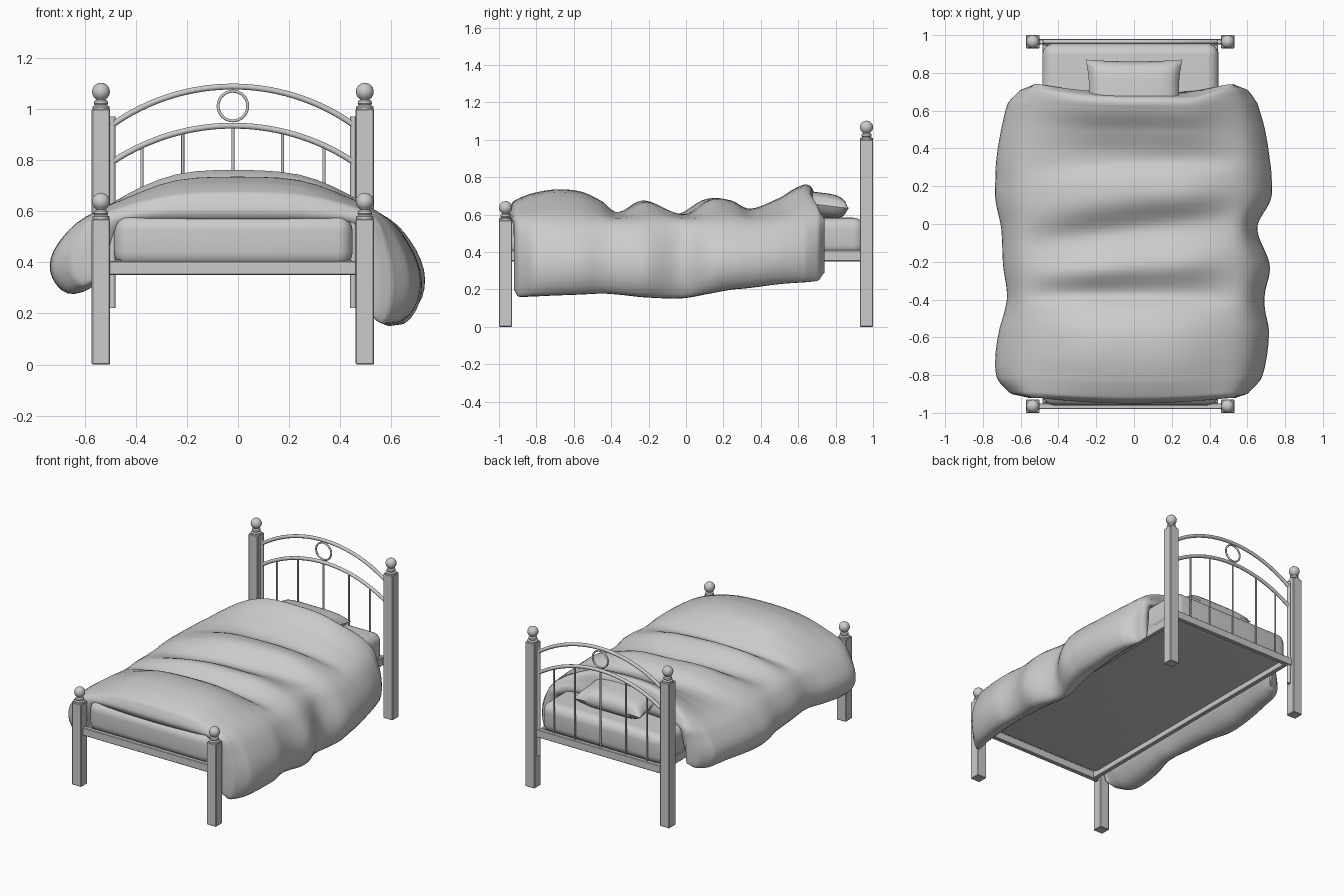
import bpy, bmesh, math
from mathutils import Vector, noise

if "Cube" in bpy.data.objects:
    bpy.data.objects.remove(bpy.data.objects["Cube"])

CX = -0.02          # the frame sits slightly left of the overall centre


def finish(name, bm, smooth=True):
    bmesh.ops.recalc_face_normals(bm, faces=bm.faces)
    me = bpy.data.meshes.new(name)
    bm.to_mesh(me)
    bm.free()
    ob = bpy.data.objects.new(name, me)
    bpy.context.collection.objects.link(ob)
    if smooth:
        bpy.ops.object.select_all(action='DESELECT')
        ob.select_set(True)
        bpy.context.view_layer.objects.active = ob
        bpy.ops.object.shade_smooth_by_angle(angle=math.radians(40))
    return ob


def box(name, lo, hi, bevel=0.004, segs=1):
    bm = bmesh.new()
    bmesh.ops.create_cube(bm, size=1)
    for v in bm.verts:
        v.co = [(a + b) / 2 + c * (b - a) for a, b, c in zip(lo, hi, v.co)]
    bmesh.ops.bevel(bm, geom=bm.edges[:], offset=bevel, segments=segs,
                    profile=0.5, affect='EDGES')
    return finish(name, bm, segs > 1)


def tube(name, pts, r, cyclic=False):
    cu = bpy.data.curves.new(name, 'CURVE')
    cu.dimensions = '3D'
    cu.bevel_depth, cu.bevel_resolution, cu.use_fill_caps = r, 3, True
    sp = cu.splines.new('POLY')
    sp.points.add(len(pts) - 1)
    for p, c in zip(sp.points, pts):
        p.co = (*c, 1)
    sp.use_cyclic_u = cyclic
    ob = bpy.data.objects.new(name, cu)
    bpy.context.collection.objects.link(ob)
    return ob


def finial(name, x, y, z):
    prof = [(0, -.01), (.034, -.01), (.034, .008), (.024, .014), (.028, .02),
            (.026, .03), (.018, .036)]
    prof += [(.035 * math.sin(a), .067 - .035 * math.cos(a))
             for a in [math.radians(33 + 14.7 * i) for i in range(11)]]
    bm = bmesh.new()
    vs = [bm.verts.new((x + r, y, z + h)) for r, h in prof]
    es = [bm.edges.new(p) for p in zip(vs, vs[1:])]
    bmesh.ops.spin(bm, geom=vs + es, cent=(x, y, 0), axis=(0, 0, 1),
                   angle=math.tau, steps=24)
    bmesh.ops.remove_doubles(bm, verts=bm.verts, dist=1e-5)
    return finish(name, bm)


def catmull(p0, p1, p2, p3, t):
    return [.5 * (2 * b + (c - a) * t + (2 * a - 5 * b + 4 * c - d) * t * t
                  + (3 * b - a - 3 * c + d) * t ** 3)
            for a, b, c, d in zip(p0, p1, p2, p3)]


# posts with ball finials
for side, x in (("left", CX - .516), ("right", CX + .516)):
    for end, y, h in (("head", .965, 1.0), ("foot", -.965, .57)):
        box(f"{end}_post_{side}", (x - .036, y - .035, 0), (x + .036, y + .035, h))
        finial(f"{end}_finial_{side}", x, y, h)
    # side rails and headboard uprights
    s = -1 if side == "left" else 1
    rx = CX + s * .45
    box(f"side_rail_{side}", (rx - .015, -.95, .35), (rx + .015, .95, .41))
    tube(f"headboard_upright_{side}",
         [(CX + s * .471, .965, .22), (CX + s * .471, .965, .97)], .012)

# end rails
for end, y in (("head", .965), ("foot", -.965)):
    box(f"{end}_rail", (CX - .49, y - .015, .35), (CX + .49, y + .015, .405))


# headboard arches, spindles and ring
def arch_z(x, z_end, z_mid, half=.475):
    h = z_mid - z_end
    r = (half * half + h * h) / (2 * h)
    return z_mid - r + math.sqrt(r * r - x * x)


for nm, ze, zm in (("upper", .935, 1.087), ("lower", .79, .934)):
    xs = [-.475 + .95 * i / 32 for i in range(33)]
    tube(f"headboard_arch_{nm}", [(CX + x, .965, arch_z(x, ze, zm)) for x in xs], .012)
for i, x in enumerate((-.356, -.196, 0, .194, .356)):
    tube(f"spindle_{i + 1}", [(CX + x, .965, .40),
                              (CX + x, .965, arch_z(x, .79, .934))], .006)
tube("headboard_ring", [(CX + .058 * math.cos(a), .965, 1.011 + .058 * math.sin(a))
                        for a in [math.tau * i / 32 for i in range(32)]], .006, True)

# mattress
box("mattress", (-.485, -.96, .38), (.448, .955, .583), .06, 6)

# pillow: pinched corners, tilted towards the head
bm = bmesh.new()
N = 24
for s in (1, -1):
    g = []
    for i in range(N + 1):
        for j in range(N + 1):
            u, v = 2 * i / N - 1, 2 * j / N - 1
            x = .256 * u * (1 - .07 * (1 - v * v))
            y = .715 + .155 * v * (1 - .06 * (1 - u * u))
            t = .066 * math.sqrt(max(0, (1 - u ** 4) * (1 - v ** 4)))
            g.append(bm.verts.new((x, y, .652 - .12 * (y - .715) + s * t)))
    for i in range(N):
        for j in range(N):
            a = i * (N + 1) + j
            bm.faces.new([g[k] for k in (a, a + 1, a + N + 2, a + N + 1)])
bmesh.ops.remove_doubles(bm, verts=bm.verts, dist=1e-5)
finish("pillow", bm)

# duvet stations: y, top height, left and right reach, left and right hem height
ST = [(-.92, .61, .56, .54, .34, .20), (-.90, .67, .65, .60, .31, .165),
      (-.82, .71, .72, .67, .28, .165), (-.70, .735, .73, .70, .28, .17),
      (-.56, .72, .71, .71, .29, .175), (-.45, .67, .68, .69, .30, .18),
      (-.37, .61, .67, .69, .30, .175), (-.22, .675, .69, .715, .30, .16),
      (-.02, .60, .70, .65, .29, .155), (.13, .69, .73, .72, .28, .18),
      (.24, .68, .73, .725, .28, .20), (.34, .63, .725, .715, .29, .21),
      (.50, .69, .70, .69, .30, .23), (.64, .755, .665, .65, .30, .24),
      (.71, .745, .60, .60, .31, .25), (.74, .63, .53, .53, .34, .29)]


def station(y):
    y = min(max(y, ST[0][0]), ST[-1][0])
    i = max(k for k in range(len(ST) - 1) if ST[k][0] <= y)
    t = (y - ST[i][0]) / (ST[i + 1][0] - ST[i][0])
    return catmull(ST[max(i - 1, 0)], ST[i], ST[i + 1],
                   ST[min(i + 2, len(ST) - 1)], t)


def half_section(s, e, b):
    """Half outline as (x, base z, share of the top swell), outside then inside."""
    o = .5 if s > 0 else .515
    d, h = e - o, .565 - b
    out = [(.0, .58, 1), (.24, .58, .9), (.43, .577, .5), (o + .38 * d, .565, .08),
           (o + .77 * d, b + .78 * h, 0), (o + d, b + .48 * h, 0),
           (o + .97 * d, b + .2 * h, 0), (o + .7 * d, b, 0)]
    inn = [(o + .3 * d, b + .02, 0), (o, b + .1, 0), (o - .005, .43, 0), (.49, .5, 0),
           (.46, .55, 0), (.35, .57, 0), (.2, .57, 0), (.0, .57, 0)]
    return [[(s * x, z, w) for x, z, w in c] for c in (out, inn)]


# duvet: closed outline swept from foot to head
bm = bmesh.new()
ROWS, rings = 100, []
for r in range(ROWS + 1):
    q = r / ROWS
    y = -.92 + 1.66 * (q - .5 * math.sin(math.tau * q) / math.tau)
    _, _, eL, eR, bL, bR = station(y)
    (oL, iL), (oR, iR) = half_section(-1, eL, bL), half_section(1, eR, bR)
    loop = oL[::-1] + oR[1:] + iR + iL[::-1][1:]
    n, ring = len(loop), []
    for i in range(n):
        for k in range(3):
            x, z, w = catmull(loop[i - 1], loop[i], loop[(i + 1) % n],
                              loop[(i + 2) % n], k / 3)
            fade = max(0, 1 - (y / .8) ** 2)
            # the middle crease runs diagonally, the outer ones nearly straight
            skew = .13 * max(0, 1 - (y / .4) ** 2) - .02 * fade
            swell = station(y - skew * (x - .1))[1] - .58
            crumple = noise.noise(Vector((x * 3, y * 5, 1.7)))
            z2 = z + w * (swell + .014 * crumple * fade)
            # rounded, uneven ends
            mid = max(0, 1 - (x / .5) ** 2)
            dip = mid * .045 + .02 * math.exp(-((x - .3) / .1) ** 2)
            y2 = (y - dip * max(0, (y - .5) / .24)
                  - .03 * mid * max(0, (-.7 - y) / .22))
            ring.append(bm.verts.new((x, y2, z2)))
    rings.append(ring)
n = len(rings[0])
for a, b in zip(rings, rings[1:]):
    for i in range(n):
        j = (i + 1) % n
        bm.faces.new((a[i], a[j], b[j], b[i]))
# close both ends with a strip joining outside and inside
for ring in (rings[0], rings[-1]):
    for i in range(n // 2 - 1):
        quad = [ring[i], ring[i + 1], ring[n - 2 - i], ring[n - 1 - i]]
        if len(set(quad)) == 4:
            bm.faces.new(quad)
duvet = finish("duvet", bm, False)
for p in duvet.data.polygons:
    p.use_smooth = True
